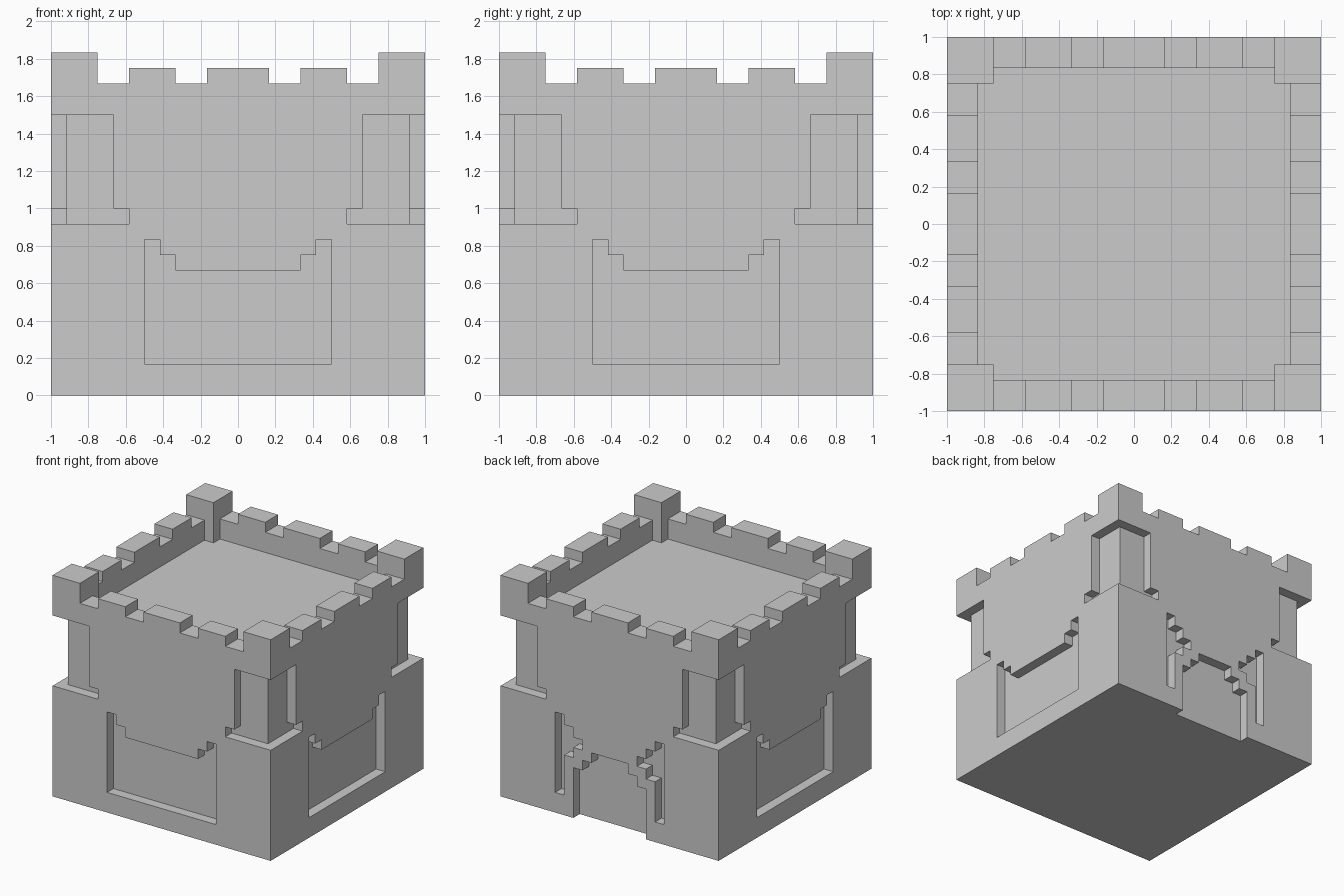
import bpy, bmesh
from math import pi
from mathutils import Matrix

if "Cube" in bpy.data.objects:
    bpy.data.objects.remove(bpy.data.objects["Cube"])

U = 1 / 12  # the model sits on a grid of 24 x 24 x 22 cells


def prism(name, outline, lo, hi, upright=False, turn=0):
    """Extrude an outline (in cells) from lo to hi: along z, or along -y if upright."""
    def place(a, b, d):
        return (a, -d, b) if upright else (a, b, d)
    bm = bmesh.new()
    low = [bm.verts.new(place(a, b, lo)) for a, b in outline]
    high = [bm.verts.new(place(a, b, hi)) for a, b in outline]
    bm.faces.new(low)
    bm.faces.new(high)
    for i in range(len(outline)):
        j = (i + 1) % len(outline)
        bm.faces.new((low[i], low[j], high[j], high[i]))
    bmesh.ops.recalc_face_normals(bm, faces=bm.faces)
    bm.transform(Matrix.Scale(U, 4) @ Matrix.Rotation(turn * pi / 2, 4, 'Z'))
    mesh = bpy.data.meshes.new(name)
    bm.to_mesh(mesh)
    bm.free()
    ob = bpy.data.objects.new(name, mesh)
    bpy.context.collection.objects.link(ob)
    return ob


def carve(target, cutter):
    cutter.hide_render = True
    mod = target.modifiers.new(cutter.name, 'BOOLEAN')
    mod.operation, mod.solver, mod.object = 'DIFFERENCE', 'EXACT', cutter
    bpy.context.view_layer.objects.active = target
    bpy.ops.object.modifier_apply(modifier=mod.name)
    bpy.data.objects.remove(cutter)


def mirrored(half):
    """Complete a symmetric outline from its right half."""
    return half + [(-a, b) for a, b in reversed(half)]


# Solid block up to the corner post tops
tower = prism("castle_tower", [(-12, -12), (12, -12), (12, 12), (-12, 12)], 0, 22)

# Sunken roof, leaving walls 2 cells thick and square corner posts
quarter = [(9, -10), (9, -9), (10, -9)]
half = quarter + [(a, -b) for a, b in reversed(quarter)]
carve(tower, prism("roof_cutter", mirrored(half), 18, 24))

# Battlements, cut straight through in both directions
skyline = [(2, 21), (2, 20), (4, 20), (4, 21), (7, 21), (7, 20), (9, 20), (9, 24)]
for k in range(2):
    carve(tower, prism("battlement_cutter", mirrored(skyline), -14, 14, True, k))

# Corner recesses around inset pillars, with a wider foot
for k in range(4):
    for edge, lo, hi in ((8, 11.5, 18), (7, 11, 12)):
        ell = [(edge, -14), (14, -14), (14, -edge), (11, -edge), (11, -11), (edge, -11)]
        carve(tower, prism("corner_cutter", ell, lo, hi, False, k))

# Stepped sunken panels on the front and both sides
panel = [(6, 2), (6, 10), (5, 10), (5, 9), (4, 9), (4, 8)]
for k in (0, 1, 3):
    carve(tower, prism("panel_cutter", mirrored(panel), 11, 14, True, k))

# Back: stepped doorway reaching the ground
door = [(4, -1), (4, 5), (3, 5), (3, 6), (2, 6), (2, 7)]
carve(tower, prism("door_cutter", mirrored(door), 11, 14, True, 2))

# Back: grooves that leave a raised frame around the doorway
groove = [(6, 2), (6, 10), (5, 10), (5, 9), (4, 9), (4, 8),
          (3, 8), (3, 7), (4, 7), (4, 6), (5, 6), (5, 2)]
for side in (1, -1):
    carve(tower, prism("groove_cutter", [(side * a, b) for a, b in groove], 11, 14, True, 2))
